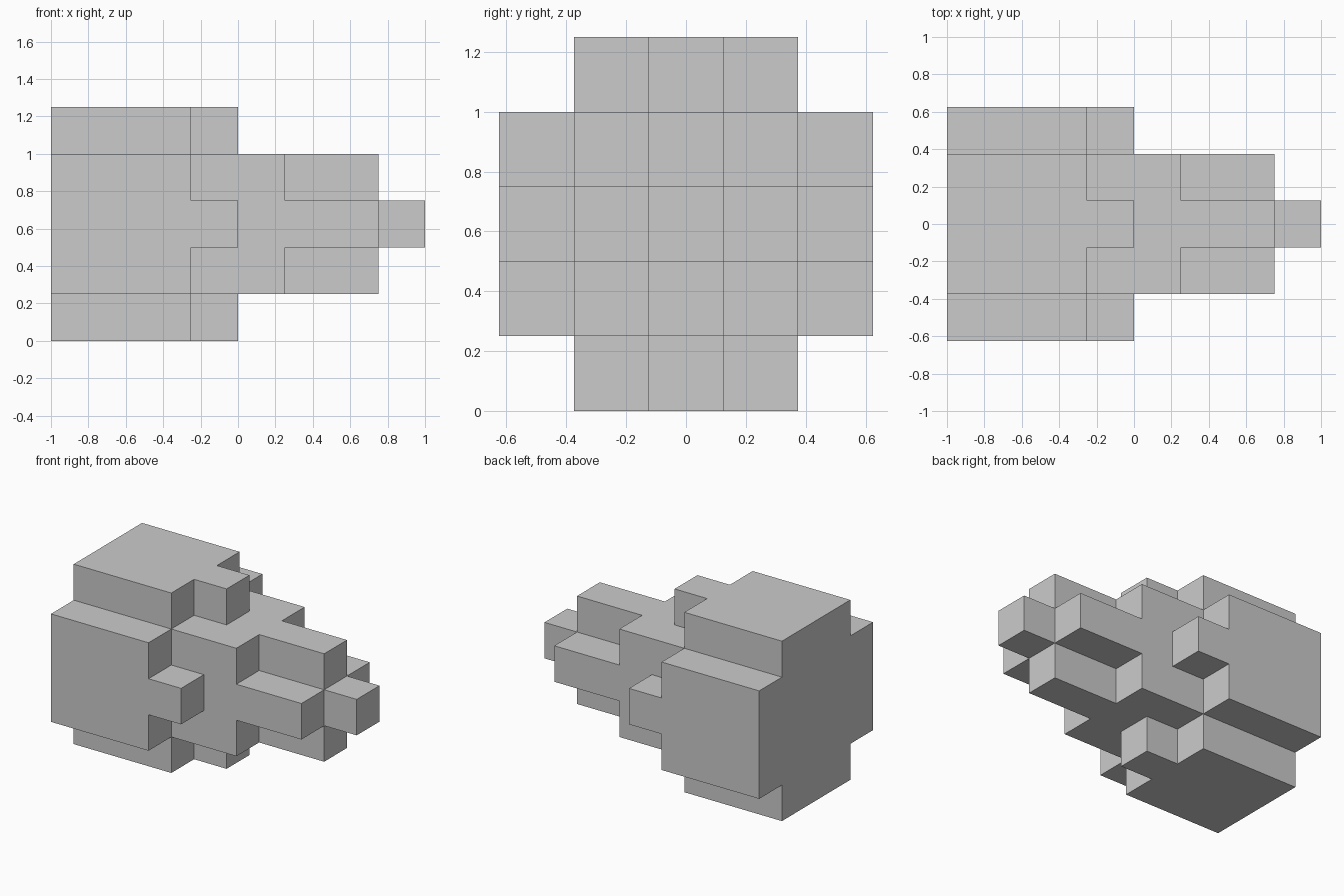
import bpy, bmesh
from math import radians
from itertools import product
from mathutils import Vector

if "Cube" in bpy.data.objects:
    bpy.data.objects.remove(bpy.data.objects["Cube"])

S = 0.25  # block size

# Cross-sections of blocks (y, z in -2..2 around the long axis)
def wide(a, b): return a + b < 4             # 5x5 without corners
def nubbed(a, b): return max(a, b) < 2 or a * b == 0   # 3x3 core plus four nubs
def core(a, b): return max(a, b) < 2         # 3x3 core
def plus(a, b): return a + b < 2             # plus-shaped arms
def tip(a, b): return a + b == 0             # single block

sections = [wide] * 3 + [nubbed, core] + [plus] * 2 + [tip]
cells = {(i, y, z) for i, f in enumerate(sections)
         for y, z in product(range(-2, 3), repeat=2) if f(abs(y), abs(z))}

# Skin only the exposed block faces, then merge coplanar ones
bm = bmesh.new()
for c in cells:
    centre = Vector((-1 + S * (c[0] + 0.5), S * c[1], 0.625 + S * c[2]))
    for axis, sign in product(range(3), (-1, 1)):
        n = [0, 0, 0]
        n[axis] = sign
        if tuple(p + q for p, q in zip(c, n)) in cells:
            continue
        n = Vector(n)
        u = Vector([float(k == (axis + 1) % 3) for k in range(3)])
        v = n.cross(u)
        bm.faces.new([bm.verts.new(centre + (n + a * u + b * v) * S / 2)
                      for a, b in ((-1, -1), (1, -1), (1, 1), (-1, 1))])
bmesh.ops.remove_doubles(bm, verts=bm.verts[:], dist=0.001)
bmesh.ops.dissolve_limit(bm, angle_limit=radians(1), verts=bm.verts[:], edges=bm.edges[:])
bmesh.ops.recalc_face_normals(bm, faces=bm.faces[:])

mesh = bpy.data.meshes.new("stepped_block_body")
bm.to_mesh(mesh)
bm.free()
bpy.context.collection.objects.link(bpy.data.objects.new("stepped_block_body", mesh))
